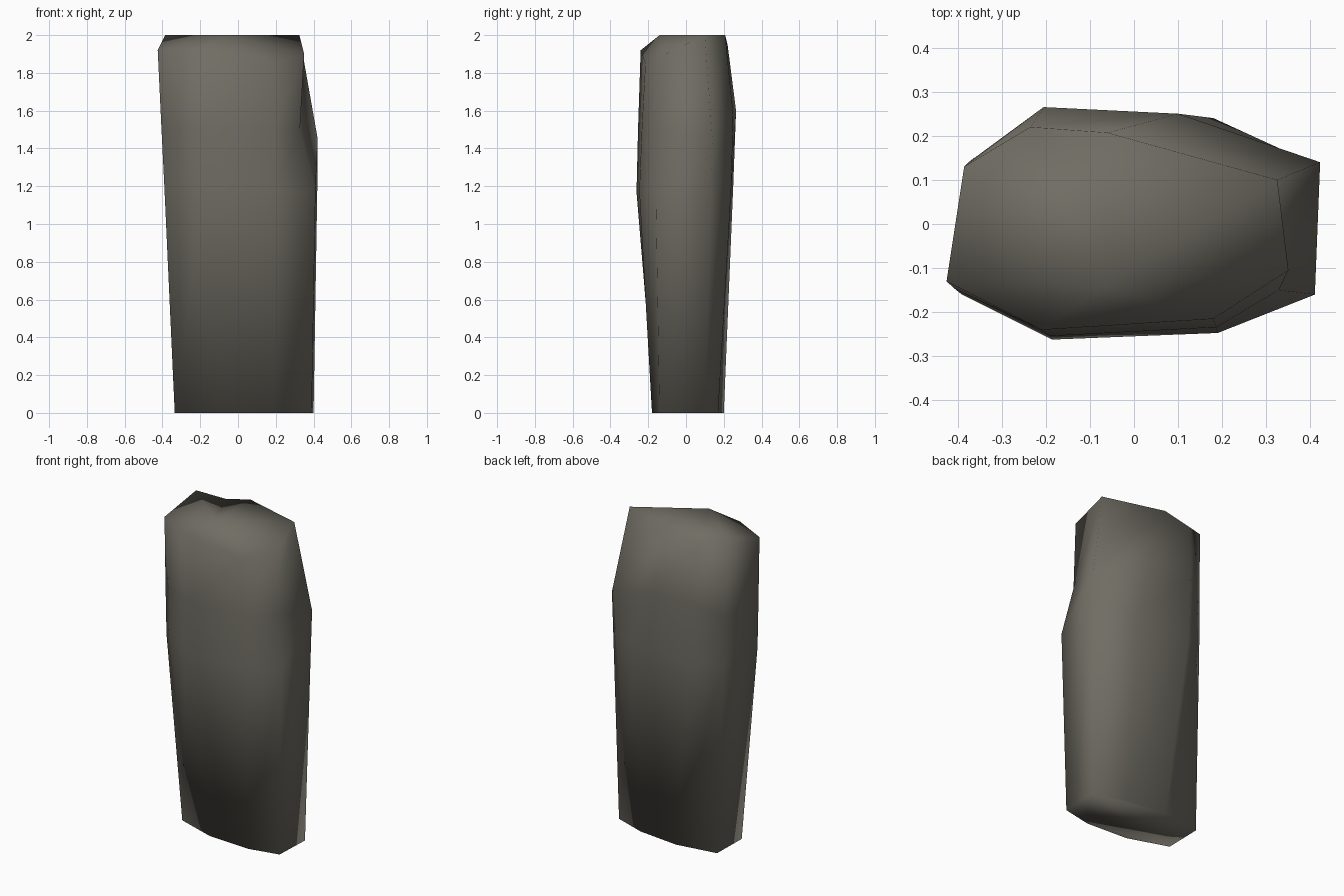
import bpy, bmesh

if "Cube" in bpy.data.objects:
    bpy.data.objects.remove(bpy.data.objects["Cube"])

# one weathered grey-brown stone colour
stone = bpy.data.materials.new("weathered_stone")
stone.diffuse_color = (0.16, 0.152, 0.125, 1)
stone.use_nodes = True
stone.node_tree.nodes["Principled BSDF"].inputs["Base Color"].default_value = stone.diffuse_color

# eight-sided cross-sections from the ground up, starting at the left front corner
rings = [
    [(-.335, -.08, 0), (-.08, -.165, 0), (.2, -.18, 0), (.39, -.14, 0),
     (.4, .1, 0), (.2, .17, 0), (-.07, .2, 0), (-.33, .16, 0)],
    [(-.39, -.16, 1.2), (-.185, -.262, 1.17), (.19, -.247, 1.17), (.41, -.16, 1.17),
     (.42, .13, 1.2), (.18, .24, 1.2), (-.2, .25, 1.2), (-.365, .148, 1.2)],
    [(-.405, -.148, 1.5), (-.19, -.254, 1.5), (.187, -.234, 1.5), (.328, -.15, 1.5),
     (.422, .14, 1.45), (.1, .25, 1.58), (-.205, .265, 1.6), (-.375, .14, 1.5)],
    [(-.425, -.13, 1.92), (-.21, -.24, 1.92), (.18, -.215, 1.85), (.35, -.105, 1.9),
     (.325, .1, 2), (-.06, .207, 2), (-.235, .22, 1.95), (-.385, .13, 2)],
]

bm = bmesh.new()
loops = [[bm.verts.new(p) for p in ring] for ring in rings]

# sides
for low, high in zip(loops, loops[1:]):
    for i in range(8):
        j = (i + 1) % 8
        bm.faces.new((low[i], low[j], high[j], high[i]))

# flat foot and broken crown
bm.faces.new(loops[0][::-1])
peak = bm.verts.new((-.065, -.14, 2))
for i in range(8):
    bm.faces.new((loops[-1][i], loops[-1][(i + 1) % 8], peak))

for f in bm.faces:
    f.smooth = True
bmesh.ops.recalc_face_normals(bm, faces=bm.faces)

mesh = bpy.data.meshes.new("standing_stone")
bm.to_mesh(mesh)
bm.free()
mesh.materials.append(stone)
bpy.context.collection.objects.link(bpy.data.objects.new("standing_stone", mesh))
